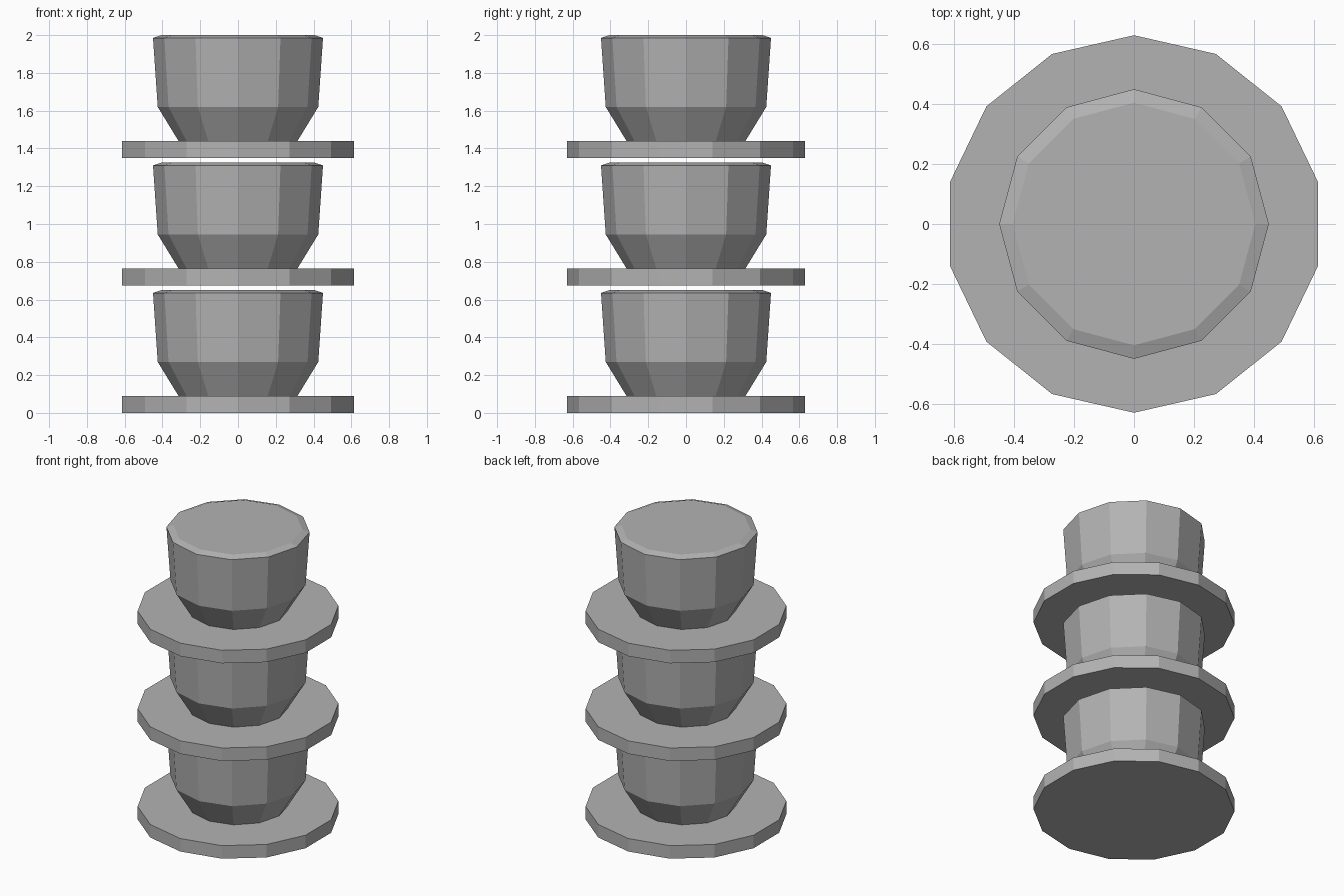
import bpy
import bmesh
from math import sin, cos, radians, tau

cube = bpy.data.objects.get("Cube")
if cube:
    bpy.data.objects.remove(cube, do_unlink=True)

grey = bpy.data.materials.new("light grey")
grey.use_nodes = True
colour = (0.45, 0.45, 0.45, 1)
grey.diffuse_color = colour
grey.node_tree.nodes["Principled BSDF"].inputs["Base Color"].default_value = colour


def turned(name, profile, sides, start, base):
    """Closed faceted solid from (radius, height) rings, lowest first."""
    bm = bmesh.new()
    rings = []
    for r, z in profile:
        angles = [radians(start) + tau * i / sides for i in range(sides)]
        rings.append([bm.verts.new((r * cos(a), r * sin(a), z)) for a in angles])
    for low, high in zip(rings, rings[1:]):
        for i in range(sides):
            j = (i + 1) % sides
            bm.faces.new((low[i], low[j], high[j], high[i]))
    bm.faces.new(rings[0][::-1])
    bm.faces.new(rings[-1])
    mesh = bpy.data.meshes.new(name)
    bm.to_mesh(mesh)
    bm.free()
    mesh.materials.append(grey)
    obj = bpy.data.objects.new(name, mesh)
    obj.location.z = base
    bpy.context.collection.objects.link(obj)
    return obj


SAUCER = [(0.63, 0), (0.63, 0.09)]
CUP = [(0.315, 0.09), (0.425, 0.27), (0.45, 0.635), (0.405, 0.65)]

# Three cups on saucers, stacked with a small gap between
for level, place in enumerate(("bottom", "middle", "top")):
    base = level * 0.675
    turned(place + "_saucer", SAUCER, 14, 90, base)
    turned(place + "_cup", CUP, 12, 0, base)
